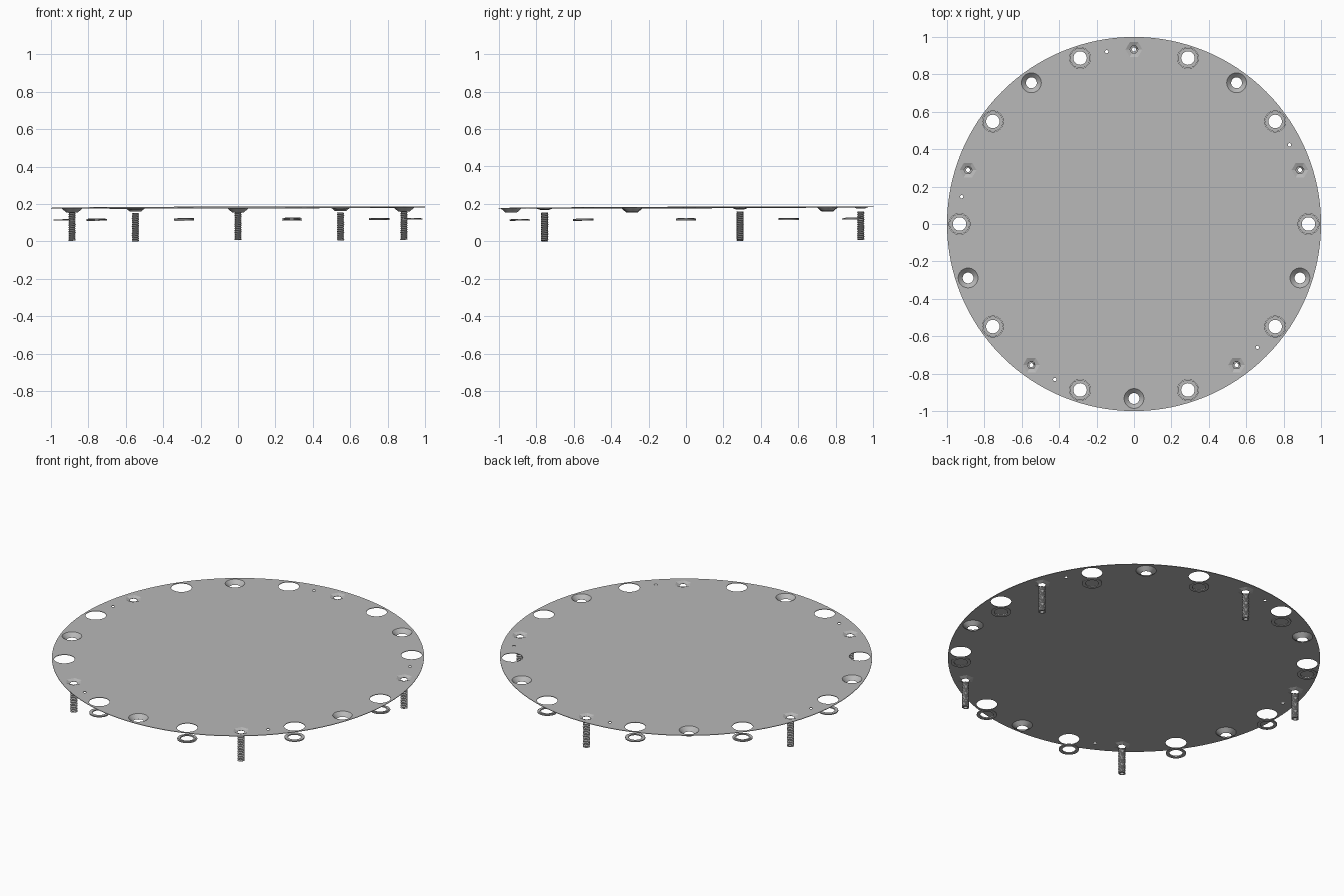
import bpy, bmesh
from math import sin, cos, pi, radians
from mathutils import Matrix

if "Cube" in bpy.data.objects:
    bpy.data.objects.remove(bpy.data.objects["Cube"])

steel = bpy.data.materials.new("grey_metal")
steel.use_nodes = True
steel.diffuse_color = (0.48, 0.48, 0.48, 1)
steel.node_tree.nodes["Principled BSDF"].inputs["Base Color"].default_value = steel.diffuse_color

PLATE_Z, RING = 0.181, 0.933
# The whole assembly leans very slightly
LEAN = Matrix.Identity(4)
LEAN[2][0], LEAN[2][1] = 0.003, 0.004


def finish(name, mesh, smooth=True):
    mesh.transform(LEAN)
    mesh.materials.clear()
    mesh.materials.append(steel)
    ob = bpy.data.objects.new(name, mesh)
    bpy.context.collection.objects.link(ob)
    bpy.ops.object.select_all(action='DESELECT')
    ob.select_set(True)
    bpy.context.view_layer.objects.active = ob
    if smooth:
        bpy.ops.object.shade_smooth_by_angle(angle=radians(30))
    return ob


def spot(deg, r=RING):
    a = radians(deg)
    return r * cos(a), r * sin(a)


def lathe(name, profile, deg, segs=32, smooth=True):
    """Spin a closed (radius, height) profile at one spot on the bolt ring."""
    x, y = spot(deg)
    bm = bmesh.new()
    rows = [[bm.verts.new((x + r * cos(2 * pi * j / segs), y + r * sin(2 * pi * j / segs), z))
             for j in range(segs)] for r, z in profile]
    for i, row in enumerate(rows):
        nxt = rows[(i + 1) % len(rows)]
        for j in range(segs):
            k = (j + 1) % segs
            bm.faces.new((row[j], row[k], nxt[k], nxt[j]))
    bmesh.ops.recalc_face_normals(bm, faces=bm.faces)
    mesh = bpy.data.meshes.new(name)
    bm.to_mesh(mesh)
    bm.free()
    return finish(name, mesh, smooth)


def thread(name, deg, low, high, turns=15, segs=16):
    """Hollow shank with a helical ridge."""
    x, y = spot(deg)
    pitch = (high - low) / turns
    bm = bmesh.new()
    rows = []
    for i in range(2 * turns + 3):
        r = 0.020 if i % 2 else 0.0155
        row = []
        for j in range(segs + 1):
            a = 2 * pi * j / segs
            z = low + (i / 2 - 1 + j / segs) * pitch
            row.append(bm.verts.new((x + r * cos(a), y + r * sin(a), min(max(z, low), high))))
        rows.append(row)
    for a, b in zip(rows, rows[1:]):
        for j in range(segs):
            bm.faces.new((a[j], a[j + 1], b[j + 1], b[j]))
    bmesh.ops.remove_doubles(bm, verts=bm.verts, dist=1e-5)
    bmesh.ops.recalc_face_normals(bm, faces=bm.faces)
    mesh = bpy.data.meshes.new(name)
    bm.to_mesh(mesh)
    bm.free()
    return finish(name, mesh, False)


# Round cover plate with all its holes
curve = bpy.data.curves.new("plate_outline", 'CURVE')
curve.dimensions, curve.fill_mode, curve.extrude = '2D', 'BOTH', 0.0015


def outline(x, y, r, segs):
    s = curve.splines.new('POLY')
    s.points.add(segs - 1)
    s.use_cyclic_u = True
    for j, p in enumerate(s.points):
        a = 2 * pi * j / segs
        p.co = (x + r * cos(a), y + r * sin(a), 0, 1)


outline(0, 0, 1.0, 128)
for k in range(10):
    outline(*spot(36 * k), 0.056, 32)          # washer holes
for k in range(5):
    outline(*spot(54 + 72 * k), 0.053, 32)     # countersunk holes
    outline(*spot(18 + 72 * k), 0.045, 6)      # screw seats
    outline(*spot(27 + 72 * k), 0.009, 12)     # pin holes
helper = bpy.data.objects.new("plate_outline", curve)
bpy.context.collection.objects.link(helper)
bpy.context.view_layer.update()
flat = bpy.data.meshes.new_from_object(helper.evaluated_get(bpy.context.evaluated_depsgraph_get()))
bpy.data.objects.remove(helper)
flat.name = "cover_plate"
flat.transform(Matrix.Translation((0, 0, PLATE_Z)))
finish("cover_plate", flat, False)

# Loose washers hanging below the plate, every second one stepped
for k in range(10):
    if k % 2:
        ring = [(0.036, 0.115), (0.054, 0.115), (0.054, 0.121), (0.036, 0.121)]
    else:
        ring = [(0.036, 0.115), (0.054, 0.115), (0.054, 0.119),
                (0.046, 0.119), (0.046, 0.122), (0.036, 0.122)]
    lathe(f"washer_{k + 1}", ring, 36 * k)

TOP = PLATE_Z + 0.0015
for k in range(5):
    # Countersunk cups
    lathe(f"countersink_cup_{k + 1}",
          [(0.053, TOP), (0.029, TOP - 0.023), (0.031, TOP - 0.024), (0.055, TOP - 0.003)],
          54 + 72 * k)
    # Shallow six-sided screw seats
    lathe(f"screw_seat_{k + 1}",
          [(0.045, TOP), (0.022, TOP - 0.009), (0.023, TOP - 0.011), (0.046, TOP - 0.003)],
          18 + 72 * k, 6, False)
    # Threaded hollow screws
    thread(f"screw_thread_{k + 1}", 18 + 72 * k, 0.005, 0.156)
    lathe(f"screw_core_{k + 1}",
          [(0.011, 0.005), (0.0155, 0.005), (0.0155, 0.156), (0.011, 0.156)], 18 + 72 * k, 16)
